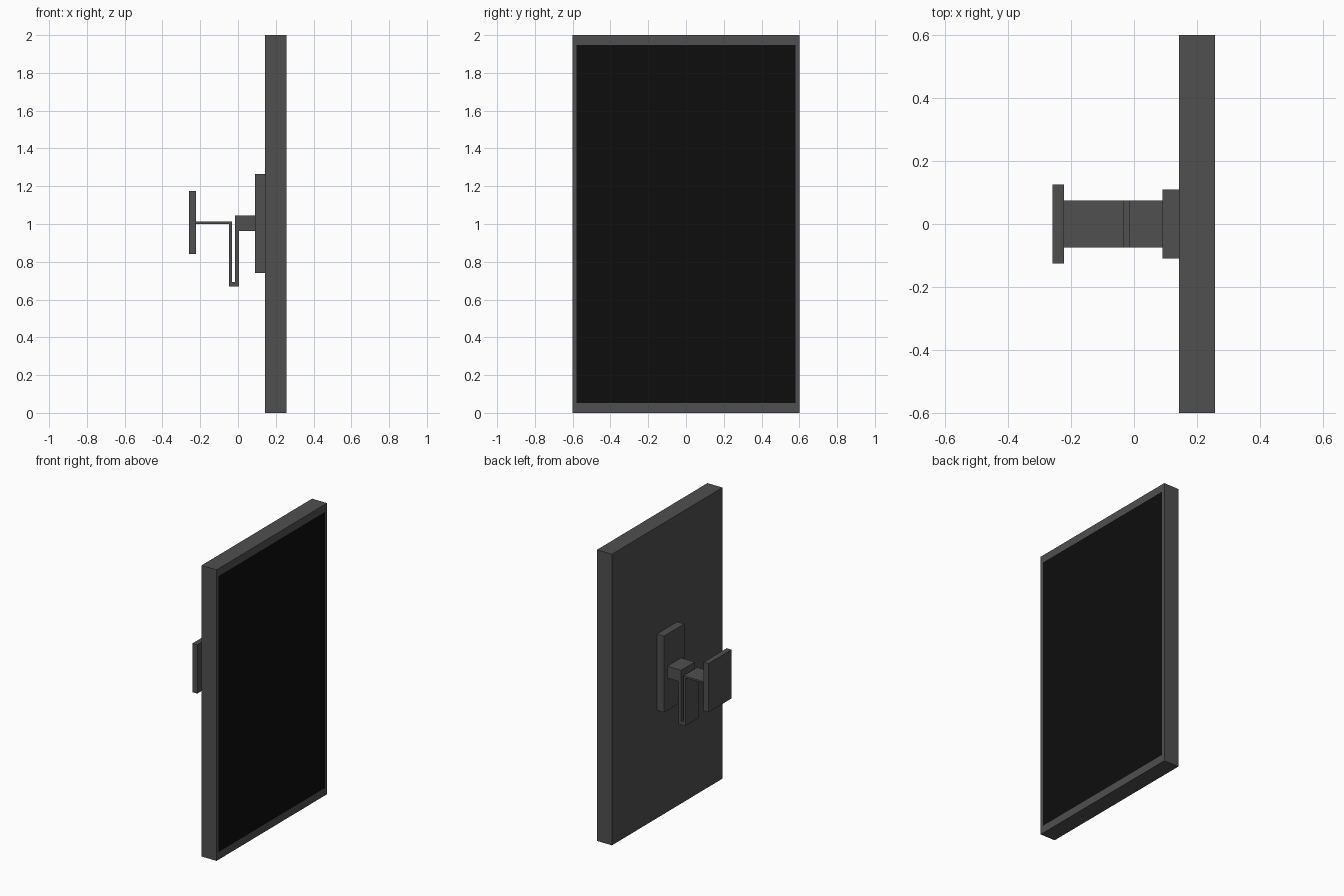
import bpy
import bmesh

cube = bpy.data.objects.get("Cube")
if cube:
    bpy.data.objects.remove(cube, do_unlink=True)


def material(name, grey):
    colour = (grey, grey, grey, 1)
    mat = bpy.data.materials.new(name)
    mat.use_nodes = True
    mat.diffuse_color = colour
    mat.node_tree.nodes["Principled BSDF"].inputs["Base Color"].default_value = colour
    return mat


casing = material("dark grey casing", 0.08)
glass = material("black screen", 0.004)


def extrude_profile(name, profile, half_depth):
    """Extrude an outline in the x-z plane symmetrically along y."""
    bm = bmesh.new()
    face = bm.faces.new([bm.verts.new((x, -half_depth, z)) for x, z in profile])
    result = bmesh.ops.extrude_face_region(bm, geom=[face])
    moved = [v for v in result["geom"] if isinstance(v, bmesh.types.BMVert)]
    bmesh.ops.translate(bm, verts=moved, vec=(0, 2 * half_depth, 0))
    bmesh.ops.recalc_face_normals(bm, faces=bm.faces)
    mesh = bpy.data.meshes.new(name)
    bm.to_mesh(mesh)
    bm.free()
    mesh.materials.append(casing)
    obj = bpy.data.objects.new(name, mesh)
    bpy.context.collection.objects.link(obj)
    return obj


def box(name, x0, x1, z0, z1, half_depth):
    return extrude_profile(name, [(x0, z0), (x1, z0), (x1, z1), (x0, z1)], half_depth)


# Display panel, with the screen inset flush in its +x face
panel = box("display_panel", 0.143, 0.257, 0, 2, 0.6)
panel.data.materials.append(glass)
bm = bmesh.new()
bm.from_mesh(panel.data)
front = max(bm.faces, key=lambda f: f.normal.x)
bmesh.ops.inset_individual(bm, faces=[front], thickness=0.03)
for v in front.verts:
    v.co.z = 0.052 if v.co.z < 1 else 1.948
front.material_index = 1
bm.to_mesh(panel.data)
bm.free()

# Mounting plates and the block behind the display
box("display_mount_plate", 0.09, 0.143, 0.74, 1.265, 0.11)
box("mount_block", -0.015, 0.09, 0.963, 1.044, 0.075)
box("wall_plate", -0.259, -0.222, 0.84, 1.175, 0.125)

# Bent strap: out from the wall, down, across and back up to the block
strap = [(-0.222, 1.0), (-0.047, 1.0), (-0.047, 0.67), (0.005, 0.67),
         (0.005, 0.963), (-0.015, 0.963), (-0.015, 0.693), (-0.032, 0.693),
         (-0.032, 1.012), (-0.222, 1.012)]
extrude_profile("bent_strap", strap, 0.075)
